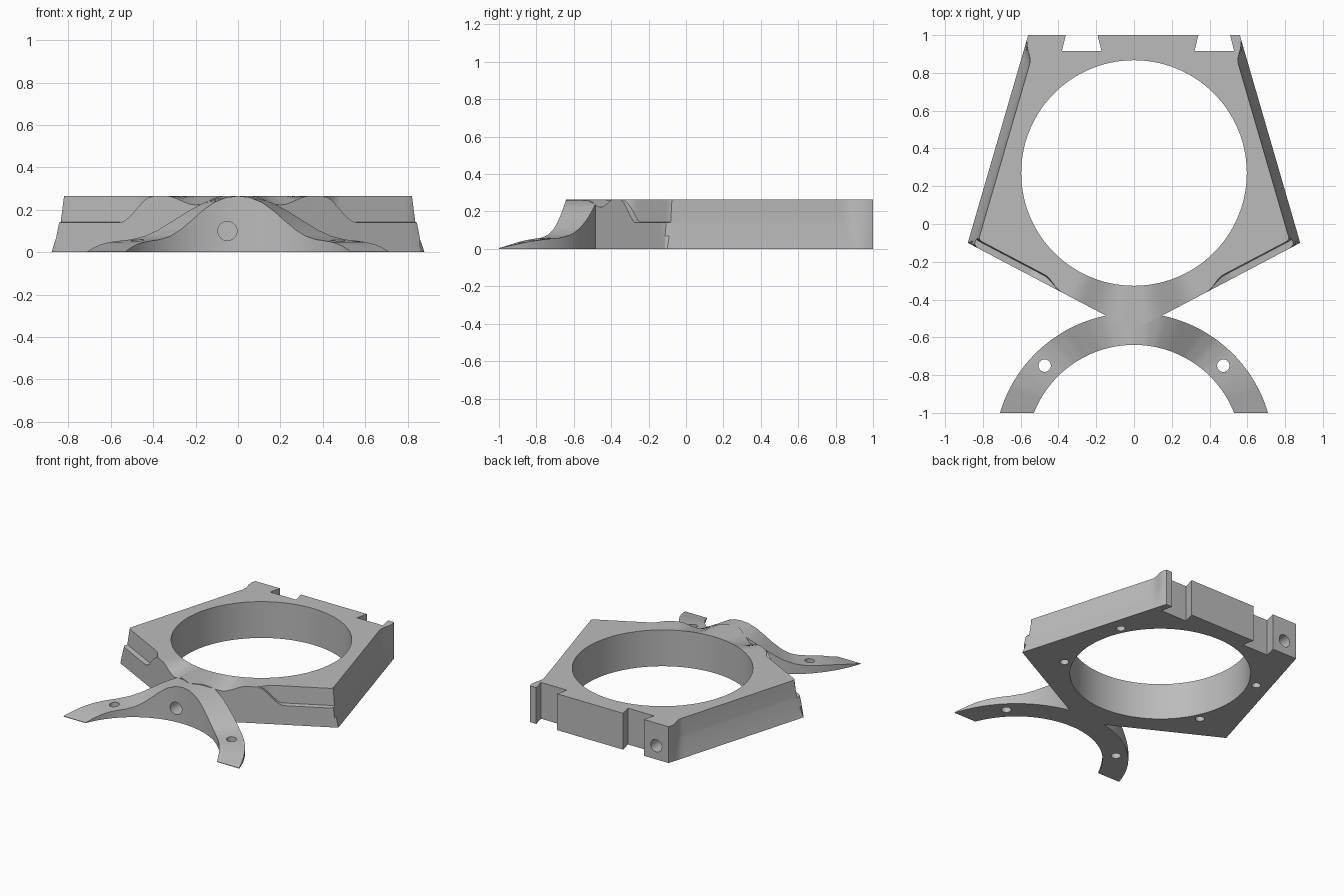
import bpy, bmesh, math
from mathutils import Vector

cube = bpy.data.objects.get("Cube")
if cube:
    bpy.data.objects.remove(cube, do_unlink=True)

TOP = 0.265
HUB = Vector((0, 0.27))      # centre of the big opening
BORE = 0.597

grey = bpy.data.materials.new("plain grey")
grey.use_nodes = True
grey.diffuse_color = (0.5, 0.5, 0.5, 1)
grey.node_tree.nodes["Principled BSDF"].inputs["Base Color"].default_value = (0.5, 0.5, 0.5, 1)


def finish(bm, name):
    bmesh.ops.remove_doubles(bm, verts=bm.verts, dist=0.0002)
    bmesh.ops.recalc_face_normals(bm, faces=bm.faces)
    mesh = bpy.data.meshes.new(name)
    bm.to_mesh(mesh)
    bm.free()
    obj = bpy.data.objects.new(name, mesh)
    bpy.context.collection.objects.link(obj)
    mesh.materials.append(grey)
    return obj


def loft(sections, name, closed):
    """Skin a row of equal cross-section loops."""
    bm = bmesh.new()
    rows = [[bm.verts.new(p) for p in s] for s in sections]
    n = len(rows[0])
    for a, b in zip(rows, rows[1:] + rows[:1] if closed else rows[1:]):
        for i in range(n):
            j = (i + 1) % n
            bm.faces.new((a[i], a[j], b[j], b[i]))
    if not closed:
        bm.faces.new(rows[0])
        bm.faces.new(rows[-1])
    return finish(bm, name)


def ramp(x, a, b):
    t = min(max((x - a) / (b - a), 0), 1)
    return t * t * (3 - 2 * t)


# Plan outline as half planes: front and side edges share the wide corner
CORNER, REAR, TIP = Vector((0.88, -0.10)), Vector((0.56, 1.0)), Vector((0, -0.563))


def plane(a, b):
    d = (b - a).normalized()
    n = Vector((d.y, -d.x))
    return n, n.dot(a)


FRONT, SIDE = plane(TIP, CORNER), plane(CORNER, REAR)


def reach(direction, front_in, side_in):
    """Point where a ray from the hub meets the inset outline."""
    d = Vector((abs(direction.x), direction.y))
    best = 9
    for (n, c), inset in ((FRONT, front_in), (SIDE, side_in), ((Vector((0, 1)), 1.0), 0)):
        if n.dot(d) > 1e-6:
            best = min(best, (c - inset - n.dot(HUB)) / n.dot(d))
    return HUB + direction * best


def body_section(angle):
    d = Vector((math.cos(angle), math.sin(angle)))
    p = reach(d, 0, 0)
    x = abs(p.x)
    ledge, top, recess = 0.14, TOP, 0.0
    if p.y < -0.095:
        ledge = TOP - 0.125 * ramp(x, 0.40, 0.56)
        recess = 0.035 * ramp(x, 0.38, 0.5)
        if 0.06 < x < 0.34:     # shallow dip beside the neck
            top -= 0.042 * math.sin(math.pi * (x - 0.06) / 0.28) ** 2
        ledge = min(ledge, top - 0.004)
    taper = 1 - ramp(p.y, 0.90, 0.97)
    bore = HUB + d * BORE
    pts = [(bore.x, bore.y, TOP), (bore.x, bore.y, 0)]
    for z, front_in in ((0, 0), (ledge / 2, 0), (ledge, 0), (ledge + 0.003, recess), (top, recess * 1.15)):
        side_in = 0.05 * (1 - (1 - z / TOP) ** 1.7) * taper
        q = reach(d, front_in, side_in)
        pts.append((q.x, q.y, z))
    return pts


# Main body: a five-sided ring lofted around the opening
angles = [i * math.tau / 240 for i in range(240)]
for c in (CORNER, REAR):
    for s in (1, -1):
        a = math.atan2(c.y - HUB.y, s * c.x) % math.tau
        angles = [v for v in angles if abs(v - a) > 0.008] + [a]
body = loft([body_section(a) for a in sorted(angles)], "body_ring", True)

# Arched legs: one curved strip whose height falls away from the neck
ARC_Y, R_IN, R_OUT = -1.21, 0.57, 0.74
HEIGHTS = [0.265, 0.258, 0.235, 0.195, 0.148, 0.105, 0.075, 0.06, 0.054, 0.047, 0.036, 0.02, 0.004]


def leg_height(s):
    f = abs(s) * (len(HEIGHTS) - 1)
    i = min(int(f), len(HEIGHTS) - 2)
    return HEIGHTS[i] + (HEIGHTS[i + 1] - HEIGHTS[i]) * (f - i)


def leg_section(s):
    pts = []
    for r in (R_IN, R_OUT):
        a = s * math.acos((-1 - ARC_Y) / r)
        pts.append((r * math.sin(a), ARC_Y + r * math.cos(a)))
    z = leg_height(s)
    (ix, iy), (ox, oy) = pts
    return [(ix, iy, 0), (ox, oy, 0), (ox, oy, z), (ix, iy, z)]


legs = loft([leg_section(i / 36) for i in range(-36, 37)], "arched_legs", False)


def rod(x, y, z, radius, length, axis="Z"):
    """Round cutter centred on a point."""
    rot = (math.pi / 2, 0, 0) if axis == "Y" else (0, 0, 0)
    bpy.ops.mesh.primitive_cylinder_add(vertices=32, radius=radius, depth=length, location=(x, y, z), rotation=rot)
    bpy.context.object.name = "hole_cutter"
    return bpy.context.object


def dovetail(x):
    """Tapered slot cutter for the rear edge."""
    rows = []
    for z in (-0.1, 0.4):
        rows.append([(x - 0.105, 0.915, z), (x + 0.105, 0.915, z), (x + 0.077, 1.03, z), (x - 0.077, 1.03, z)])
    return loft(rows, "slot_cutter", False)


def cut(obj, cutter):
    cutter.hide_render = True
    mod = obj.modifiers.new("cut", "BOOLEAN")
    mod.operation, mod.solver, mod.object = "DIFFERENCE", "EXACT", cutter
    bpy.context.view_layer.objects.active = obj
    bpy.ops.object.modifier_apply(modifier=mod.name)
    bpy.data.objects.remove(cutter, do_unlink=True)


# Rear slots, rear pin hole and blind holes underneath
for x in (-0.277, 0.425):
    cut(body, dovetail(x))
cut(body, rod(-0.46, 0.95, 0.1, 0.045, 0.3, "Y"))
for sx in (1, -1):
    for sy in (1, -1):
        cut(body, rod(sx * 0.585, HUB.y + sy * 0.29, 0, 0.03, 0.2))
    cut(legs, rod(sx * 0.473, -0.75, 0.05, 0.033, 0.4))

# Front pin hole through the neck
for part in (body, legs):
    cut(part, rod(-0.05, -0.6, 0.1, 0.045, 0.34, "Y"))

for part in (body, legs):
    bpy.ops.object.select_all(action="DESELECT")
    part.select_set(True)
    bpy.context.view_layer.objects.active = part
    bpy.ops.object.shade_smooth_by_angle(angle=math.radians(25))
